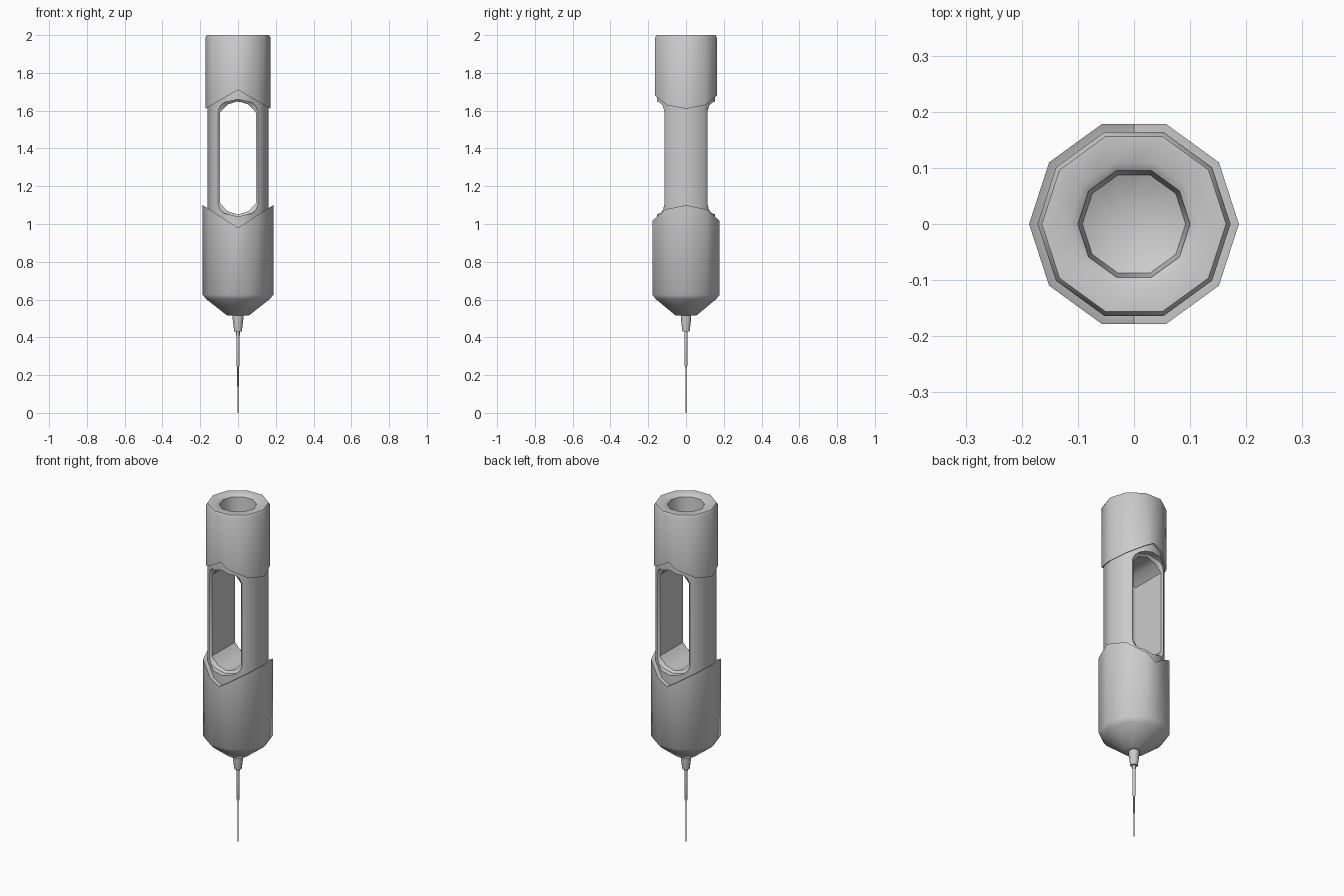
import bpy, bmesh, math
from math import cos, sin, pi

if "Cube" in bpy.data.objects:
    bpy.data.objects.remove(bpy.data.objects["Cube"])

SIDES = 10


def finish(name, bm, angle=50):
    bmesh.ops.recalc_face_normals(bm, faces=bm.faces)
    mesh = bpy.data.meshes.new(name)
    bm.to_mesh(mesh)
    bm.free()
    ob = bpy.data.objects.new(name, mesh)
    bpy.context.collection.objects.link(ob)
    smooth(ob, angle)
    return ob


def smooth(ob, angle=50):
    bpy.ops.object.select_all(action='DESELECT')
    ob.select_set(True)
    bpy.context.view_layer.objects.active = ob
    bpy.ops.object.shade_smooth_by_angle(angle=math.radians(angle))


def bridge(bm, rings, caps=True):
    for a, b in zip(rings, rings[1:]):
        for i in range(len(a)):
            j = (i + 1) % len(a)
            bm.faces.new((a[i], a[j], b[j], b[i]))
    if caps:
        bm.faces.new(rings[0])
        bm.faces.new(rings[-1])


def lathe(name, profile, angle=50):
    """Ten-sided stack of rings; z may be a function of x for wavy edges."""
    bm = bmesh.new()
    rings = []
    for r, z in profile:
        ring = []
        for k in range(SIDES * 2):
            a = pi * k / SIDES
            rr = r if k % 2 == 0 else r * cos(pi / SIDES)
            x, y = rr * cos(a), rr * sin(a)
            ring.append(bm.verts.new((x, y, z(x) if callable(z) else z)))
        rings.append(ring)
    bridge(bm, rings)
    return finish(name, bm, angle)


# wavy sleeve edges: lowest/highest at the front and back
def lower_edge(x):
    return 0.98 + 0.12 * min(1, abs(x) / 0.187)


def upper_edge(x):
    return 1.71 - 0.10 * min(1, abs(x) / 0.172)


# lower sleeve with its conical nose
lathe("lower_sleeve", [(0.057, 0.515), (0.168, 0.602), (0.187, 0.625),
                       (0.187, lower_edge), (0.155, lower_edge)], 40)

# upper sleeve with chamfered rim and recessed top
lathe("upper_sleeve", [(0.155, upper_edge), (0.172, upper_edge), (0.172, 1.987),
                       (0.164, 2.0), (0.115, 2.0), (0.1, 1.99),
                       (0.092, 1.89), (0.05, 1.87)])

# core column between the sleeves
core = lathe("core", [(0.162, 0.9), (0.162, 1.8)])

# window cutter: rounded slot through y, flared at both faces
half = [(0.0, 0.30), (0.055, 0.283), (0.095, 0.24)]
outline = half + [(x, -z) for x, z in reversed(half)]
outline += [(-x, z) for x, z in reversed(outline[1:-1])]
bm = bmesh.new()
rings = []
for y, flare in [(-0.3, 1), (-0.122, 1), (-0.108, 0), (0.108, 0), (0.122, 1), (0.3, 1)]:
    rings.append([bm.verts.new((x * (1 + 0.33 * flare), y, 1.35 + z * (1 + 0.035 * flare)))
                  for x, z in outline])
bridge(bm, rings)
cutter = finish("window_cutter", bm)
cutter.hide_render = True
mod = core.modifiers.new("window", 'BOOLEAN')
mod.object = cutter
mod.operation = 'DIFFERENCE'
mod.solver = 'EXACT'
bpy.context.view_layer.objects.active = core
bpy.ops.object.modifier_apply(modifier="window")
bpy.data.objects.remove(cutter, do_unlink=True)
smooth(core, 40)

# needle holder and stepped needle
lathe("needle_holder", [(0.03, 0.53), (0.028, 0.495), (0.02, 0.43)])
lathe("needle", [(0.01, 0.44), (0.008, 0.36), (0.008, 0.25), (0.004, 0.24),
                 (0.004, 0.14), (0.002, 0.13), (0.0015, 0.0)])
